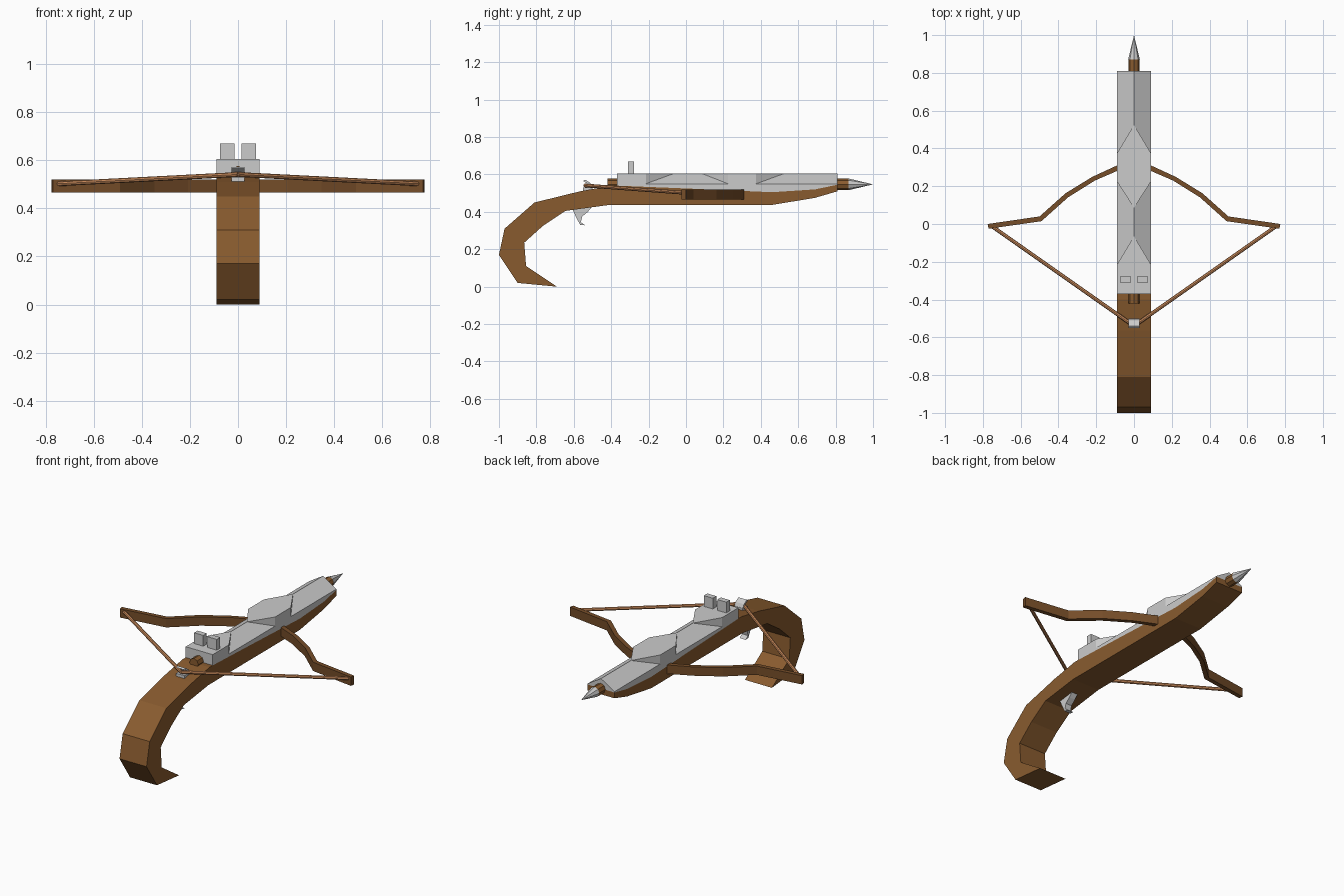
import bpy, bmesh
from mathutils import Vector

if "Cube" in bpy.data.objects:
    bpy.data.objects.remove(bpy.data.objects["Cube"])


def material(name, rgb):
    m = bpy.data.materials.new(name)
    m.diffuse_color = (*rgb, 1)
    m.use_nodes = True
    m.node_tree.nodes["Principled BSDF"].inputs["Base Color"].default_value = m.diffuse_color
    return m


WOOD = material("wood", (0.25, 0.105, 0.028))
DARK_WOOD = material("bow_wood", (0.18, 0.075, 0.022))
CORD = material("cord", (0.62, 0.27, 0.11))


def finish(name, bm, mat=None):
    bmesh.ops.recalc_face_normals(bm, faces=bm.faces)
    me = bpy.data.meshes.new(name)
    bm.to_mesh(me)
    bm.free()
    ob = bpy.data.objects.new(name, me)
    bpy.context.collection.objects.link(ob)
    if mat:
        me.materials.append(mat)
    return ob


def prism(name, pts, axis, lo, hi, mat=None):
    """Extrude a 2D outline along the axis from lo to hi."""
    place = {"x": lambda a, b, d: (d, a, b),
             "y": lambda a, b, d: (a, d, b),
             "z": lambda a, b, d: (a, b, d)}[axis]
    bm = bmesh.new()
    face = bm.faces.new([bm.verts.new(place(a, b, lo)) for a, b in pts])
    ext = bmesh.ops.extrude_face_region(bm, geom=[face])
    move = Vector(place(0, 0, hi - lo))
    bmesh.ops.translate(bm, vec=move, verts=[v for v in ext["geom"] if isinstance(v, bmesh.types.BMVert)])
    return finish(name, bm, mat)


def rod(name, a, b, r1, r2, sides, mat=None):
    a, b = Vector(a), Vector(b)
    bm = bmesh.new()
    bmesh.ops.create_cone(bm, cap_ends=True, segments=sides, radius1=r1, radius2=r2, depth=(b - a).length)
    rot = (b - a).to_track_quat("Z", "Y").to_matrix()
    bmesh.ops.rotate(bm, verts=bm.verts, matrix=rot)
    bmesh.ops.translate(bm, verts=bm.verts, vec=(a + b) / 2)
    return finish(name, bm, mat)


W = 0.09

# Wooden stock with the curled grip
rail_line = [(-0.37, 0.54), (0.0, 0.525), (0.46, 0.505), (0.69, 0.52), (0.81, 0.545)]
prism("stock", [(-0.69, 0.0), (-0.90, 0.02), (-1.0, 0.17), (-0.97, 0.31), (-0.81, 0.45),
                (-0.565, 0.51), (-0.40, 0.54)] + rail_line +
      [(0.81, 0.51), (0.69, 0.475), (0.46, 0.437), (-0.41, 0.437), (-0.645, 0.405),
       (-0.765, 0.325), (-0.865, 0.235), (-0.855, 0.11)], "x", -W, W, WOOD)

# Metal rail: base, long roof ridge and two flat pointed caps
prism("rail_base", rail_line + [(0.81, 0.55), (-0.37, 0.55)], "x", -W, W)
prism("rail_ridge", [(-W, 0.55), (W, 0.55), (0, 0.605)], "y", -0.37, 0.81)
prism("rail_rear_cap", [(-W, -0.37), (W, -0.37), (W, -0.215), (0, -0.065), (-W, -0.215)], "z", 0.55, 0.605)
prism("rail_middle_cap", [(W, 0.225), (W, 0.375), (0, 0.525), (-W, 0.375), (-W, 0.225), (0, 0.085)],
      "z", 0.55, 0.605)

# Twin sights
for s, side in ((-1, "left"), (1, "right")):
    prism("sight_" + side, [(s * 0.015, -0.31), (s * 0.075, -0.31), (s * 0.075, -0.277), (s * 0.015, -0.277)],
          "z", 0.60, 0.67)

# Bolt shaft and pointed head
rod("bolt_shaft", (0, -0.42, 0.547), (0, 0.87, 0.547), 0.03, 0.03, 8, WOOD)
rod("bolt_head", (0, 0.87, 0.547), (0, 1.0, 0.547), 0.031, 0, 8)

# Bow: mirrored limb outline
outer = [(0.09, 0.31), (0.22, 0.25), (0.362, 0.163), (0.50, 0.04), (0.775, 0.0)]
inner = [(0.77, -0.025), (0.49, 0.015), (0.348, 0.142), (0.207, 0.23), (0.08, 0.285)]
half = outer + inner
prism("bow", half + [(-x, y) for x, y in reversed(half)], "z", 0.467, 0.52, DARK_WOOD)

# Drawn string
for s, side in ((-1, "left"), (1, "right")):
    rod("string_" + side, (s * 0.755, -0.01, 0.502), (0, -0.54, 0.541), 0.01, 0.01, 8, CORD)

# String catch: two hooked prongs on a base
prism("catch_base", [(-0.55, 0.50), (-0.50, 0.50), (-0.50, 0.535), (-0.53, 0.53), (-0.55, 0.53)], "x", -0.028, 0.028)
prism("catch_hook", [(-0.515, 0.525), (-0.50, 0.53), (-0.512, 0.555), (-0.54, 0.572), (-0.55, 0.565),
                     (-0.525, 0.55)], "x", -0.028, 0.028)

# Curved trigger
prism("trigger", [(-0.61, 0.42), (-0.50, 0.43), (-0.525, 0.40), (-0.555, 0.375), (-0.562, 0.345), (-0.54, 0.328),
                  (-0.565, 0.33), (-0.582, 0.36)], "x", -0.02, 0.02)
